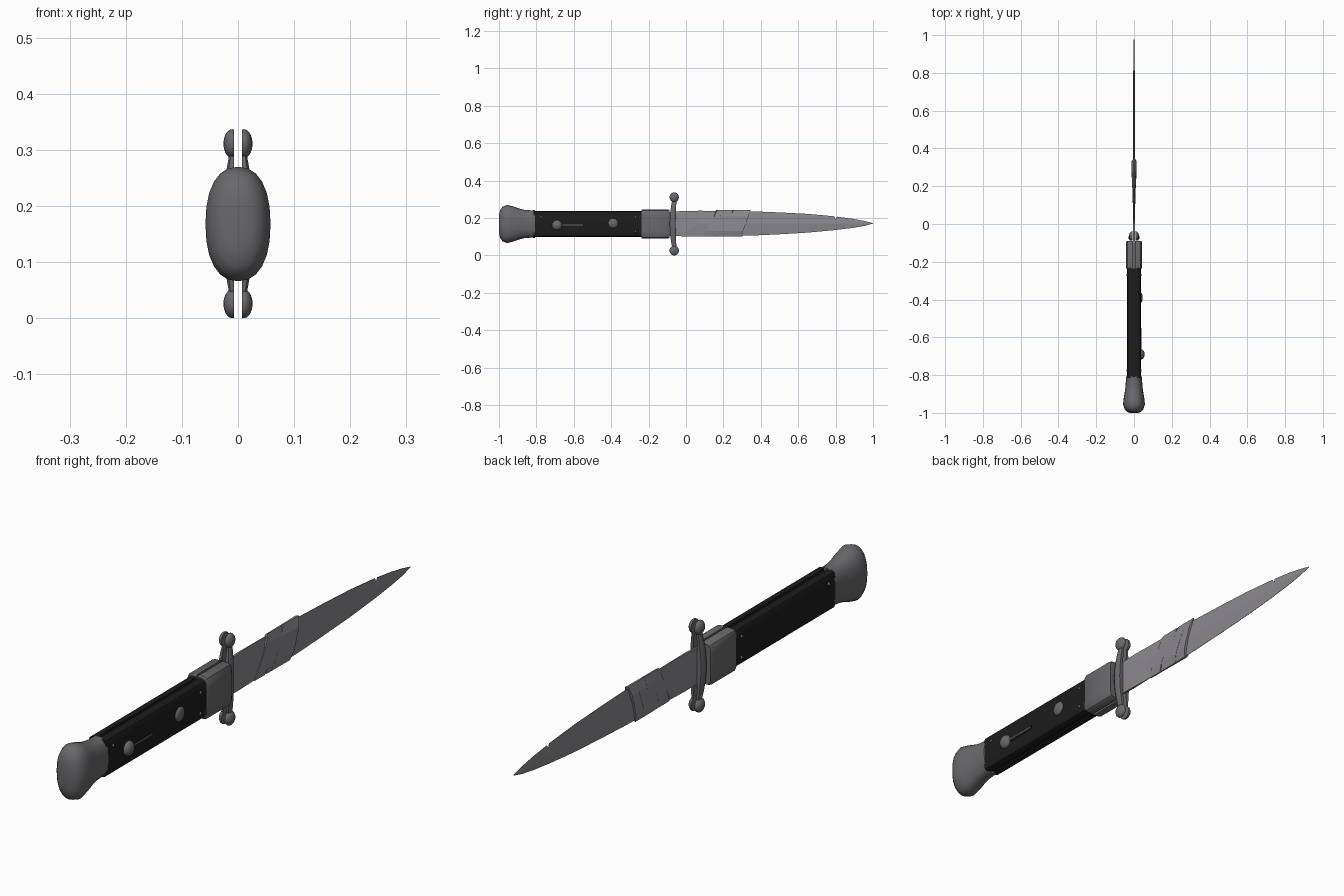
import bpy, bmesh, math
from mathutils import Vector

cube = bpy.data.objects.get("Cube")
if cube:
    bpy.data.objects.remove(cube, do_unlink=True)

MID = 0.168


def material(name, rgb):
    m = bpy.data.materials.new(name)
    m.use_nodes = True
    color = (*rgb, 1)
    m.diffuse_color = color
    m.node_tree.nodes["Principled BSDF"].inputs["Base Color"].default_value = color
    return m


steel = material("dark steel", (0.14, 0.14, 0.15))
bright = material("blade steel", (0.26, 0.25, 0.27))
black = material("black grip", (0.012, 0.012, 0.012))


def finish(name, bm, mat, smooth=None):
    bmesh.ops.recalc_face_normals(bm, faces=bm.faces)
    mesh = bpy.data.meshes.new(name)
    bm.to_mesh(mesh)
    bm.free()
    ob = bpy.data.objects.new(name, mesh)
    bpy.context.collection.objects.link(ob)
    mesh.materials.append(mat)
    if smooth:
        bpy.ops.object.select_all(action="DESELECT")
        ob.select_set(True)
        bpy.context.view_layer.objects.active = ob
        bpy.ops.object.shade_smooth_by_angle(angle=math.radians(smooth))
    return ob


def loft(name, rings, mat, smooth=None):
    """Skin a row of equal-sized rings and cap both ends."""
    bm = bmesh.new()
    rows = [[bm.verts.new(p) for p in ring] for ring in rings]
    n = len(rows[0])
    for a, b in zip(rows, rows[1:]):
        for i in range(n):
            bm.faces.new((a[i], a[(i + 1) % n], b[(i + 1) % n], b[i]))
    bm.faces.new(rows[0])
    bm.faces.new(rows[-1])
    return finish(name, bm, mat, smooth)


def oval(y, a, b, power=2.3, n=24):
    ring = []
    for i in range(n):
        t = 2 * math.pi * i / n
        c, s = math.cos(t), math.sin(t)
        ring.append((a * math.copysign(abs(c) ** (2 / power), c), y,
                     MID + b * math.copysign(abs(s) ** (2 / power), s)))
    return ring


def half_shell(side, y, inner, outer, half):
    """Rounded half section of a grip, open towards the middle slot."""
    pts = [(inner, 1), (outer * 0.6, 1), (outer * 0.85, 0.94), (outer * 0.97, 0.8), (outer, 0.5)]
    pts += [(x, -z) for x, z in reversed(pts)]
    return [(side * x, y, MID + z * half) for x, z in pts]


def box(name, x0, x1, y0, y1, z0, z1, mat):
    ring = lambda y: [(x0, y, z0), (x1, y, z0), (x1, y, z1), (x0, y, z1)]
    return loft(name, [ring(y0), ring(y1)], mat)


def dome(name, center, size, mat, min_x=None):
    bm = bmesh.new()
    bmesh.ops.create_uvsphere(bm, u_segments=16, v_segments=10, radius=1)
    for v in bm.verts:
        v.co = Vector([c + s * k for c, s, k in zip(center, size, v.co)])
    if min_x is not None:
        side = math.copysign(1, center[0])
        cut = bmesh.ops.bisect_plane(bm, geom=bm.verts[:] + bm.edges[:] + bm.faces[:],
                                     plane_co=(side * min_x, 0, 0), plane_no=(-side, 0, 0),
                                     clear_outer=True)
        edges = [e for e in cut["geom_cut"] if isinstance(e, bmesh.types.BMEdge)]
        bmesh.ops.holes_fill(bm, edges=edges)
    return finish(name, bm, mat, 40)


# Flared pommel
loft("pommel", [oval(y, a, b) for y, a, b in (
    (-1, 0.022, 0.045), (-0.994, 0.038, 0.075), (-0.98, 0.05, 0.093), (-0.955, 0.058, 0.102),
    (-0.925, 0.055, 0.094), (-0.89, 0.049, 0.082), (-0.86, 0.045, 0.075),
    (-0.83, 0.043, 0.073), (-0.808, 0.042, 0.074))], steel, 50)

# Grip scales, bolsters, guard and pins on each side
for side, label in ((1, "left"), (-1, "right")):
    loft(label + "_grip_scale", [half_shell(side, y, 0.006, 0.036, 0.069)
                                 for y in (-0.815, -0.23)], black, 30)
    loft(label + "_bolster", [half_shell(side, y, 0.004, w, h) for y, w, h in (
        (-0.238, 0.039, 0.074), (-0.232, 0.042, 0.078),
        (-0.098, 0.042, 0.078), (-0.089, 0.038, 0.074))], steel, 30)

    # Slightly bowed guard bar, thicker around the blade
    rings = []
    for k in range(13):
        t = k / 6 - 1
        bow = 1 - t * t
        y, w, x1 = -0.063 - 0.008 * bow, 0.012 + 0.004 * bow, 0.016 + 0.012 * bow
        z = MID + t * 0.122
        rings.append([(side * x, y + d * w, z) for x, d in (
            (0.007, -1), (x1 * 0.8, -1), (x1, -0.5), (x1, 0.5), (x1 * 0.8, 1), (0.007, 1))])
    loft(label + "_guard_bar", rings, steel, 40)
    for z, end in ((0.311, "top"), (0.026, "bottom")):
        dome(f"{label}_guard_{end}_ball", (side * 0.01, -0.063, z),
             (0.016, 0.025, 0.026), steel, 0.007)

    for i, (y, z) in enumerate(((-0.775, 0.205), (-0.27, 0.205), (-0.27, 0.128))):
        dome(f"{label}_pin_{i + 1}", (side * 0.035, y, z), (0.006, 0.006, 0.006), steel)

# Centre liner inside the slot
box("liner", -0.007, 0.007, -0.815, -0.235, 0.104, 0.23, black)
box("bolster_core", -0.005, 0.005, -0.235, -0.1, 0.1, 0.235, steel)

# Slide switch with its track, and the release button
dome("slide_switch", (0.038, -0.69, 0.162), (0.018, 0.027, 0.027), steel)
box("slide_track", 0.034, 0.0375, -0.67, -0.545, 0.153, 0.17, black)
box("slide_slot", 0.034, 0.0385, -0.665, -0.55, 0.159, 0.164, steel)
dome("release_button", (0.035, -0.39, 0.172), (0.011, 0.027, 0.027), steel)

# Blade: flat ricasso turning into a diamond section, with a nick in the spine
# Columns: y, spine z, edge z, half thickness, half height of the flat, half edge width
rings = []
for y, top, bot, h, flat, e in (
        (-0.11, 0.232, 0.104, 0.005, 0.05, 0.004),
        (0, 0.238, 0.102, 0.006, 0.045, 0.004),
        (0.075, 0.239, 0.102, 0.006, 0.003, 0.0015),
        (0.35, 0.236, 0.106, 0.006, 0.002, 0.0008),
        (0.5, 0.23, 0.113, 0.0055, 0.002, 0.0006),
        (0.65, 0.222, 0.122, 0.005, 0.002, 0.0006),
        (0.793, 0.209, 0.135, 0.0042, 0.002, 0.0006),
        (0.8, 0.193, 0.136, 0.004, 0.002, 0.0006),
        (0.807, 0.207, 0.137, 0.004, 0.002, 0.0006),
        (0.89, 0.196, 0.147, 0.0035, 0.002, 0.0006),
        (0.95, 0.185, 0.157, 0.0025, 0.002, 0.0004),
        (1, 0.173, 0.17, 0.0004, 0.001, 0.0002)):
    m = 0.171
    rings.append([(e, y, top), (h, y, m + flat), (h, y, m - flat), (e, y, bot),
                  (-e, y, bot), (-h, y, m - flat), (-h, y, m + flat), (-e, y, top)])
loft("blade", rings, bright)


# Slanted overlapping wraps around the blade
def wrap(name, y0, width, lean, grow):
    def ring(y, s):
        pts = [(0.003, 0.073), (0.010, 0.04), (0.010, -0.04), (0.003, -0.071)]
        pts += [(-x, z) for x, z in reversed(pts)]
        return [(x * s, y + lean * z * (1 if x > 0 else 0.75), 0.171 + z) for x, z in pts]
    loft(name, [ring(y0, grow * 0.8), ring(y0 + width, grow)], bright)


for i, (y0, width, lean, grow) in enumerate((
        (0.13, 0.06, 0.55, 0.9), (0.175, 0.06, 0.2, 1.05),
        (0.22, 0.055, 0.5, 1.25), (0.262, 0.058, 0.36, 1.4))):
    wrap(f"blade_wrap_{i + 1}", y0, width, lean, grow)
